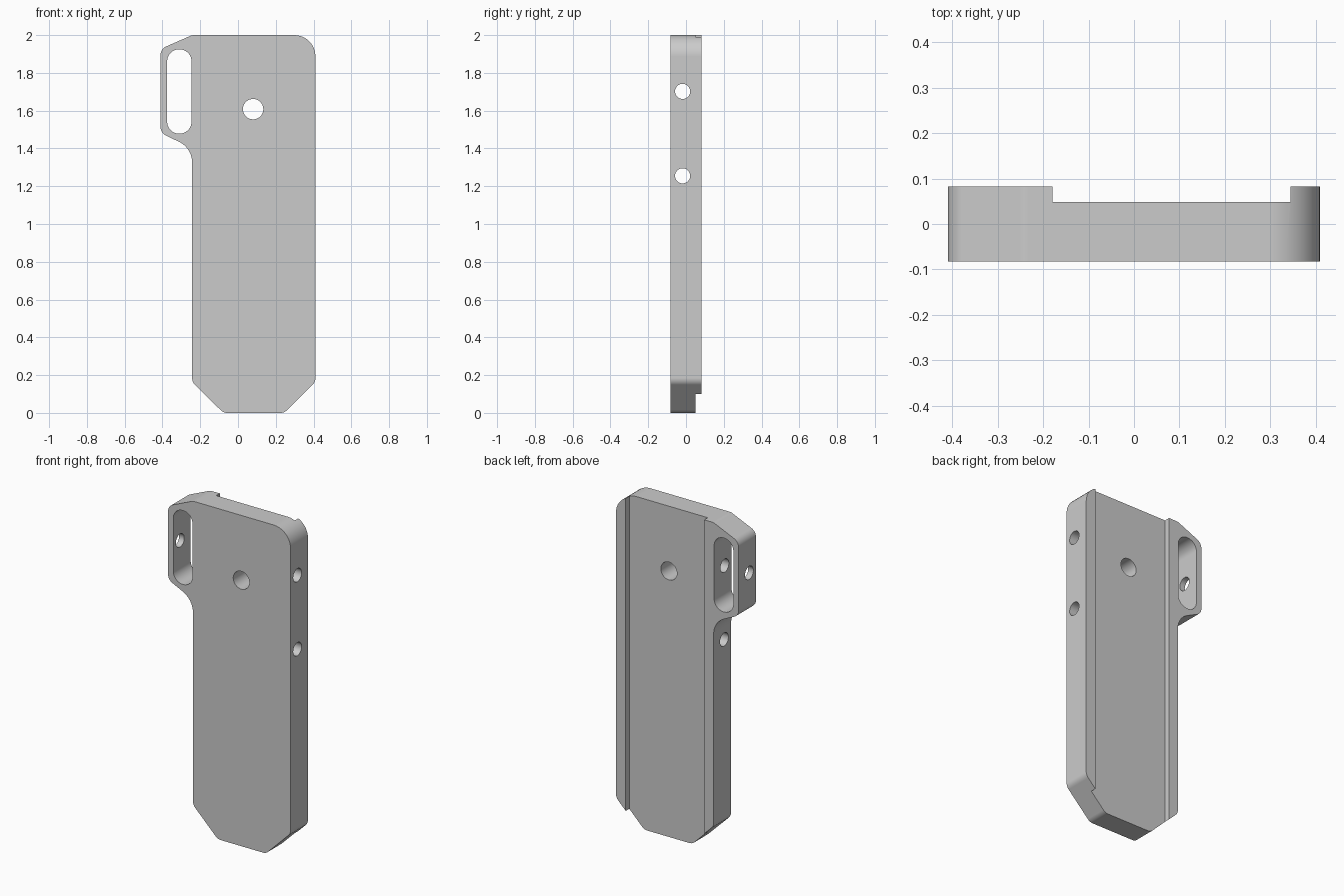
import bpy, bmesh, math
from mathutils import Vector, Matrix

if "Cube" in bpy.data.objects:
    bpy.data.objects.remove(bpy.data.objects["Cube"])

HALF = 0.083  # half thickness of the plate


def rounded(corners, steps=10):
    """Outline with each corner (x, z, radius) replaced by an arc."""
    pts = []
    n = len(corners)
    for i, (x, z, r) in enumerate(corners):
        p = Vector((x, z))
        a = (Vector(corners[i - 1][:2]) - p).normalized()
        b = (Vector(corners[(i + 1) % n][:2]) - p).normalized()
        half = a.angle(b) / 2
        if r == 0:
            pts.append(p)
            continue
        centre = p + (a + b).normalized() * (r / math.sin(half))
        start = p + a * (r / math.tan(half)) - centre
        end = p + b * (r / math.tan(half)) - centre
        sweep = math.atan2(start.x * end.y - start.y * end.x, start.dot(end))
        for k in range(steps + 1):
            pts.append(centre + Matrix.Rotation(sweep * k / steps, 2) @ start)
    return pts


def prism(name, pts, y0, y1):
    """Extrude an x-z outline from y0 to y1."""
    bm = bmesh.new()
    face = bm.faces.new([bm.verts.new((p.x, y0, p.y)) for p in pts])
    new = bmesh.ops.extrude_face_region(bm, geom=[face])["geom"]
    verts = [v for v in new if isinstance(v, bmesh.types.BMVert)]
    bmesh.ops.translate(bm, verts=verts, vec=(0, y1 - y0, 0))
    bmesh.ops.recalc_face_normals(bm, faces=bm.faces)
    mesh = bpy.data.meshes.new(name)
    bm.to_mesh(mesh)
    bm.free()
    ob = bpy.data.objects.new(name, mesh)
    bpy.context.collection.objects.link(ob)
    return ob


def drill(name, loc, rot, radius):
    bpy.ops.mesh.primitive_cylinder_add(vertices=40, radius=radius, depth=2,
                                        location=loc, rotation=rot)
    bpy.context.object.name = name
    return bpy.context.object


# Plate with side lug, tapered foot and rounded shoulder
plate = prism("grip_plate", rounded([
    (-0.077, 0, 0.05), (0.245, 0, 0.05), (0.41, 0.164, 0.05),
    (0.41, 2, 0.112), (-0.243, 2, 0.05), (-0.41, 1.927, 0.05),
    (-0.41, 1.482, 0.05), (-0.243, 1.402, 0.12), (-0.243, 0.164, 0.05)]),
    -HALF, HALF)

# Strap slot, rear channel and drilled holes
r = 0.064
cutters = [
    prism("strap_slot_cutter", rounded([
        (-0.375, 1.478, r), (-0.246, 1.478, r),
        (-0.246, 1.925, r), (-0.375, 1.925, r)], 14), -0.3, 0.3),
    prism("channel_cutter", rounded([
        (-0.18, -0.2, 0), (0.345, -0.2, 0),
        (0.345, 2.2, 0), (-0.18, 2.2, 0)]), 0.049, 0.3),
    drill("front_hole_cutter", (0.08, 0, 1.608), (math.pi / 2, 0, 0), 0.054),
]
for z in (1.702, 1.255):
    cutters.append(drill("side_hole_cutter", (0, -0.018, z),
                         (0, math.pi / 2, 0), 0.04))

bpy.ops.object.select_all(action='DESELECT')
plate.select_set(True)
bpy.context.view_layer.objects.active = plate
for cutter in cutters:
    mod = plate.modifiers.new(cutter.name, 'BOOLEAN')
    mod.operation = 'DIFFERENCE'
    mod.solver = 'EXACT'
    mod.object = cutter
    bpy.ops.object.modifier_apply(modifier=mod.name)
for cutter in cutters:
    bpy.data.objects.remove(cutter, do_unlink=True)

# Smooth fillets and bores, crisp edges
bpy.ops.object.shade_smooth_by_angle(angle=math.radians(25))
weighted = plate.modifiers.new("flat_face_normals", 'WEIGHTED_NORMAL')
weighted.keep_sharp = True

grey = bpy.data.materials.new("light_grey")
grey.diffuse_color = (0.6, 0.6, 0.6, 1)
grey.use_nodes = True
grey.node_tree.nodes["Principled BSDF"].inputs["Base Color"].default_value = grey.diffuse_color
plate.data.materials.clear()
plate.data.materials.append(grey)
